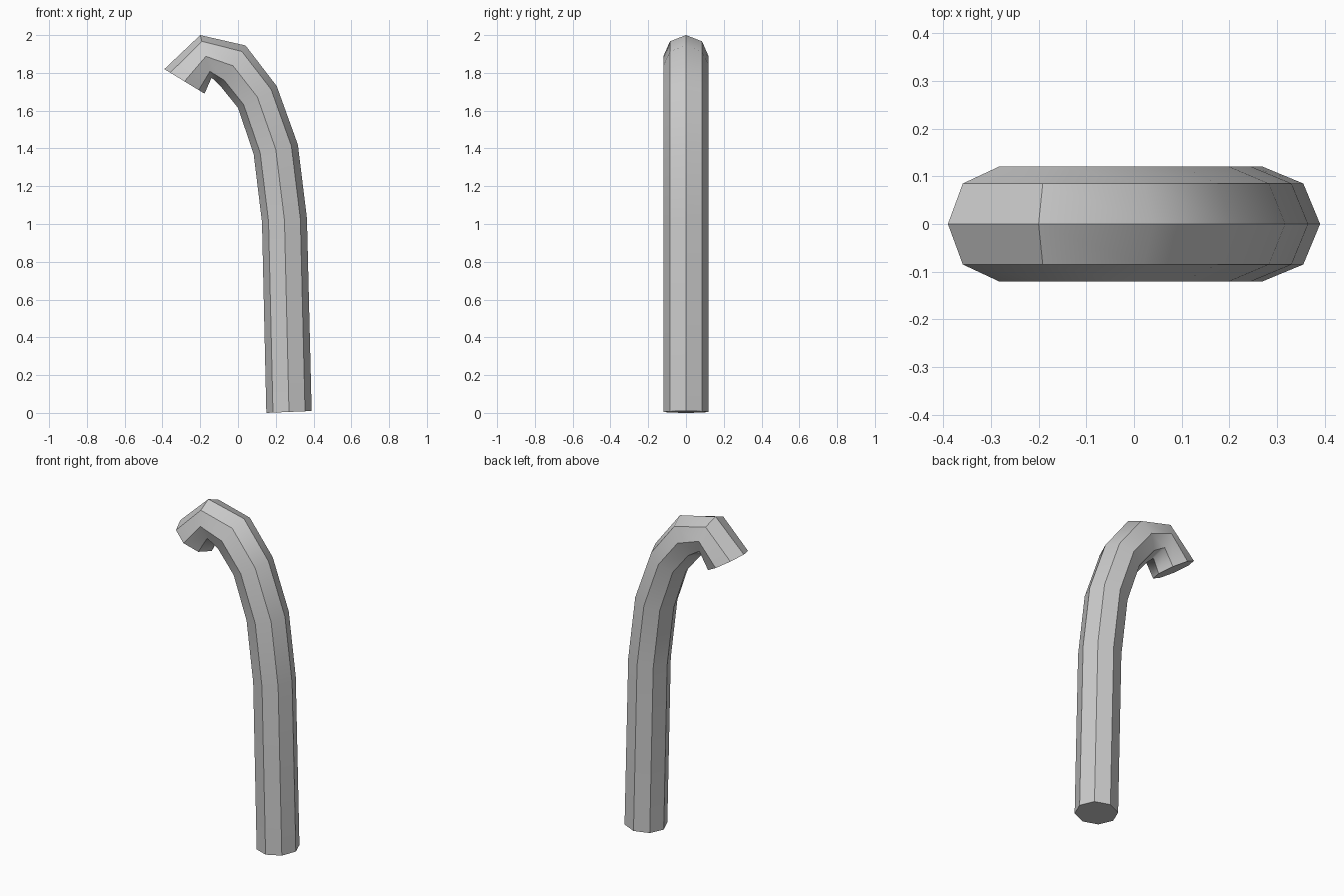
import bpy, bmesh, math

cube = bpy.data.objects.get("Cube")
if cube:
    bpy.data.objects.remove(cube, do_unlink=True)

SIDES = 8
HALF_DEPTH = 0.12

# Bends of the tube: (inner x, inner z, outer x, outer z)
BENDS = [
    (0.15, 0.0, 0.39, 0.01),
    (0.127, 1.01, 0.365, 1.03),
    (0.083, 1.37, 0.317, 1.42),
    (0.0, 1.615, 0.205, 1.73),
    (-0.093, 1.73, 0.04, 1.945),
    (-0.14, 1.775, -0.2, 2.0),
    (-0.177, 1.69, -0.39, 1.82),
]
CREASE = 5  # the sharp bend before the tip


def make_material(name, rgb):
    mat = bpy.data.materials.new(name)
    mat.use_nodes = True
    color = (*rgb, 1.0)
    mat.diffuse_color = color
    for node in mat.node_tree.nodes:
        if node.type == 'BSDF_PRINCIPLED':
            node.inputs["Base Color"].default_value = color
    return mat


def add_ring(bm, ix, iz, ox, oz):
    """Octagonal section; vertex 0 lies on the outer side of the bend."""
    cx, cz = (ix + ox) / 2, (iz + oz) / 2
    rx, rz = (ox - ix) / 2, (oz - iz) / 2
    ring = []
    for k in range(SIDES):
        a = math.tau * k / SIDES
        c, s = math.cos(a), math.sin(a)
        ring.append(bm.verts.new((cx + rx * c, HALF_DEPTH * s, cz + rz * c)))
    return ring


# Hooked tube: bridge the sections and close both ends
bm = bmesh.new()
rings = [add_ring(bm, *bend) for bend in BENDS]
for low, high in zip(rings, rings[1:]):
    for k in range(SIDES):
        n = (k + 1) % SIDES
        bm.faces.new((low[k], low[n], high[n], high[k]))
bm.faces.new(rings[0])
bm.faces.new(rings[-1])
bmesh.ops.recalc_face_normals(bm, faces=bm.faces)

# Smooth along the length, sharp between sides, at the ends and at the crease
for face in bm.faces:
    face.smooth = len(face.verts) == 4
ring_of = {v: i for i, ring in enumerate(rings) for v in ring}
outer = {rings[CREASE][k] for k in (-1, 0, 1)}
for edge in bm.edges:
    a, b = edge.verts
    lengthwise = ring_of[a] != ring_of[b]
    at_end = ring_of[a] in (0, len(rings) - 1)
    creased = a in outer and b in outer
    edge.smooth = not (lengthwise or at_end or creased)

mesh = bpy.data.meshes.new("hooked_tube")
bm.to_mesh(mesh)
bm.free()
mesh.materials.append(make_material("light grey", (0.6, 0.6, 0.6)))
tube = bpy.data.objects.new("hooked_tube", mesh)
bpy.context.collection.objects.link(tube)
